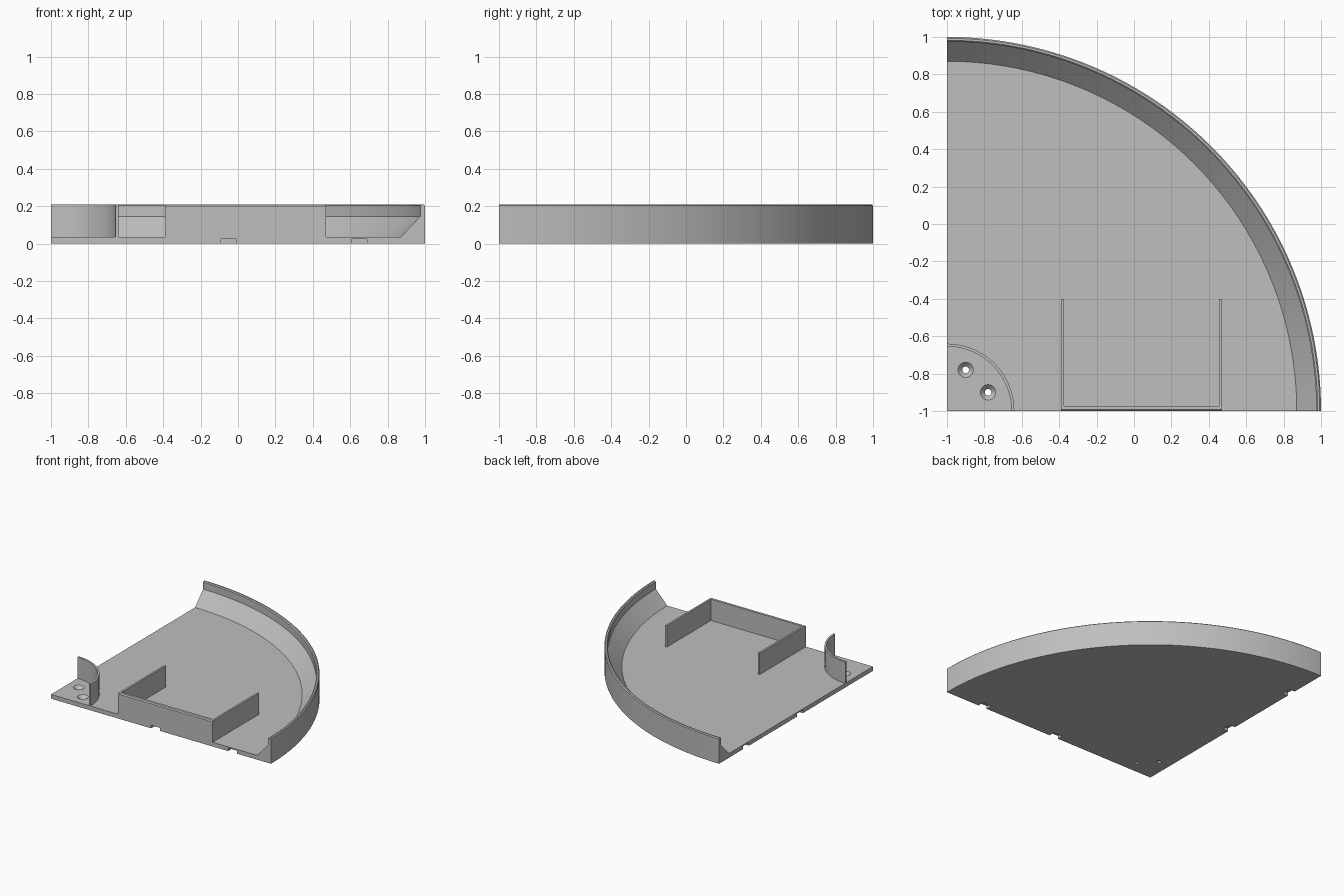
import bpy, bmesh, math
from mathutils import Vector, Matrix

cube = bpy.data.objects.get("Cube")
if cube:
    bpy.data.objects.remove(cube, do_unlink=True)

CORNER = Vector((-1, -1, 0))
FLOOR, TOP = 0.035, 0.21

grey = bpy.data.materials.new("plain_grey")
grey.use_nodes = True
grey.diffuse_color = (0.52, 0.52, 0.52, 1)
grey.node_tree.nodes["Principled BSDF"].inputs["Base Color"].default_value = grey.diffuse_color


def finish(bm, name):
    bmesh.ops.recalc_face_normals(bm, faces=bm.faces)
    mesh = bpy.data.meshes.new(name)
    bm.to_mesh(mesh)
    bm.free()
    mesh.materials.append(grey)
    obj = bpy.data.objects.new(name, mesh)
    bpy.context.collection.objects.link(obj)
    return obj


def activate(obj):
    bpy.ops.object.select_all(action='DESELECT')
    obj.select_set(True)
    bpy.context.view_layer.objects.active = obj


def smooth(obj):
    activate(obj)
    bpy.ops.object.shade_smooth_by_angle(angle=math.radians(20))


def quarter_turn(name, profile, steps):
    """Sweep a closed (radius, z) profile a quarter turn round the corner."""
    bm = bmesh.new()
    face = bm.faces.new([bm.verts.new(CORNER + Vector((r, 0, z))) for r, z in profile])
    bmesh.ops.spin(bm, geom=[face], cent=CORNER, axis=(0, 0, 1),
                   angle=math.pi / 2, steps=steps)
    bmesh.ops.remove_doubles(bm, verts=bm.verts, dist=1e-5)
    bmesh.ops.dissolve_degenerate(bm, edges=bm.edges, dist=1e-5)
    return finish(bm, name)


def cut(obj, cutter):
    cutter.hide_render = True
    activate(obj)
    mod = obj.modifiers.new("cut", 'BOOLEAN')
    mod.operation = 'DIFFERENCE'
    mod.solver = 'EXACT'
    mod.object = cutter
    bpy.ops.object.modifier_apply(modifier=mod.name)
    bpy.data.objects.remove(cutter, do_unlink=True)


# Quarter-round tray: floor, sloped inner bank and thin lip
tray = quarter_turn("tray", [
    (0, 0), (2, 0), (2, TOP - 0.007), (1.993, TOP), (1.982, TOP),
    (1.975, TOP - 0.007), (1.975, 0.145), (1.87, FLOOR), (0, FLOOR)], 72)

# Latch notches under both straight edges
for along in (-0.05, 0.65):
    for x, y in ((along, -1), (-1, along)):
        bm = bmesh.new()
        size = (0.08, 0.1, 0.05) if y == -1 else (0.1, 0.08, 0.05)
        bmesh.ops.create_cube(bm, size=1, matrix=Matrix.Translation((x, y, 0))
                              @ Matrix.Diagonal((*size, 1)))
        cut(tray, finish(bm, "notch_cutter"))

# Countersunk screw holes near the corner
for x, y in ((-0.9, -0.78), (-0.78, -0.9)):
    for r_low, r_high, z0, z1 in ((0.018, 0.018, -0.02, 0.06),
                                  (0.018, 0.042, 0.011, FLOOR + 0.001)):
        bm = bmesh.new()
        bmesh.ops.create_cone(bm, cap_ends=True, segments=32, radius1=r_low,
                              radius2=r_high, depth=z1 - z0,
                              matrix=Matrix.Translation((x, y, (z0 + z1) / 2)))
        cut(tray, finish(bm, "screw_cutter"))
smooth(tray)

# Curved wall round the screw holes
smooth(quarter_turn("corner_wall", [
    (0.345, FLOOR), (0.36, FLOOR), (0.36, TOP), (0.345, TOP)], 32))

# Three-sided pocket wall, open to the back
left, right, front, back, t = -0.39, 0.47, -1, -0.4, 0.016
outline = [(left, front), (right, front), (right, back), (right - t, back),
           (right - t, front + 0.028), (left + t, front + 0.028),
           (left + t, back), (left, back)]
bm = bmesh.new()
base = bm.faces.new([bm.verts.new((x, y, FLOOR)) for x, y in outline])
walls = bmesh.ops.extrude_face_region(bm, geom=[base], use_keep_orig=True)
bmesh.ops.translate(bm, vec=(0, 0, TOP - FLOOR),
                    verts=[g for g in walls["geom"] if isinstance(g, bmesh.types.BMVert)])
front_top = [e for e in bm.edges
             if all(v.co.z > TOP - 0.01 and v.co.y < front + 0.01 for v in e.verts)]
bmesh.ops.bevel(bm, geom=front_top, offset=0.008, segments=1, affect='EDGES')
finish(bm, "pocket_wall")
